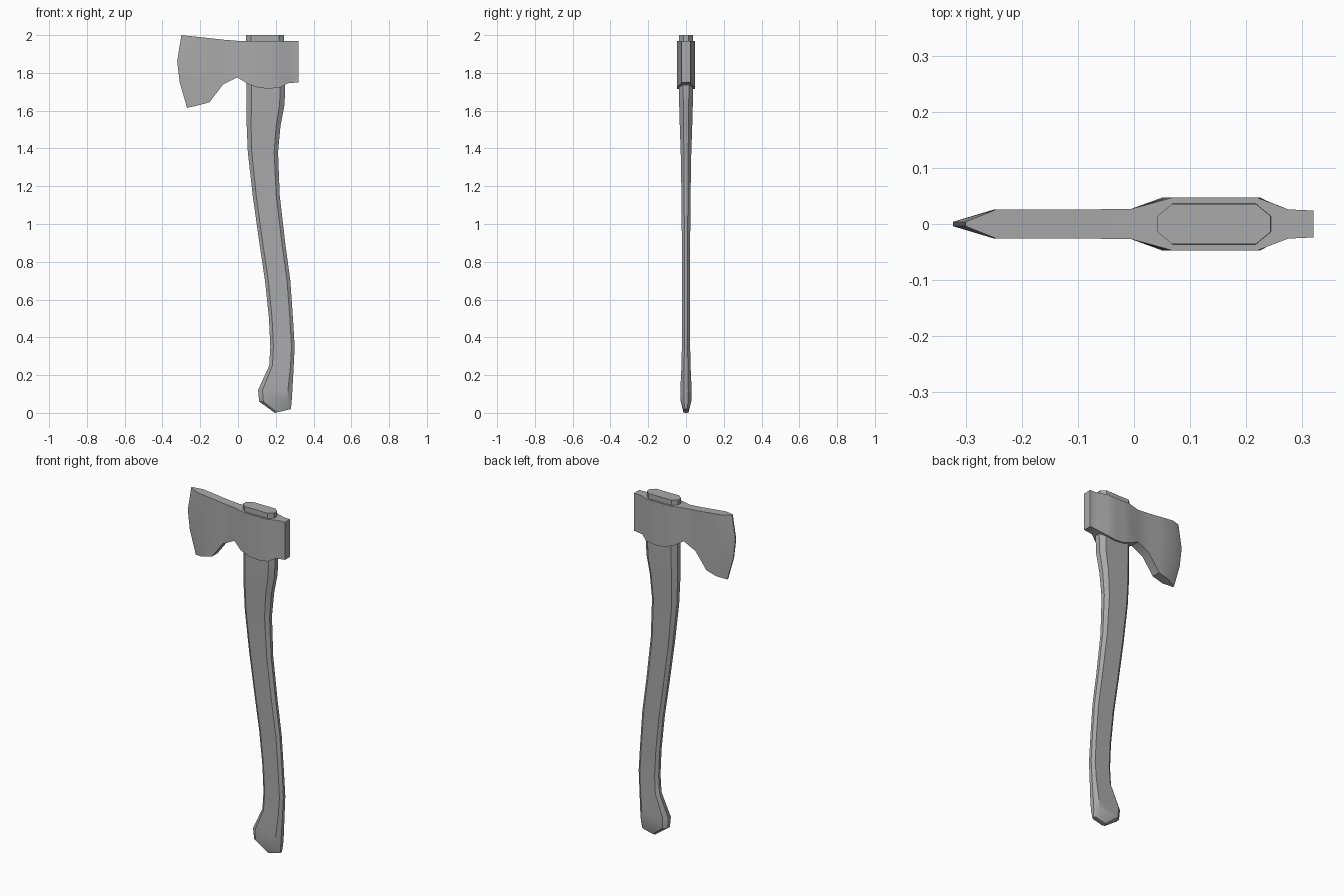
import bpy
import bmesh
import math

if "Cube" in bpy.data.objects:
    bpy.data.objects.remove(bpy.data.objects["Cube"], do_unlink=True)

grey = bpy.data.materials.new("plain grey")
grey.use_nodes = True
COLOUR = (0.4, 0.4, 0.4, 1)
grey.diffuse_color = COLOUR
grey.node_tree.nodes["Principled BSDF"].inputs["Base Color"].default_value = COLOUR


def loft(name, rings, angle):
    """Skin a row of closed rings, cap both ends and smooth the shallow edges."""
    bm = bmesh.new()
    loops = [[bm.verts.new(p) for p in ring] for ring in rings]
    for a, b in zip(loops, loops[1:]):
        n = len(a)
        for i in range(n):
            j = (i + 1) % n
            bm.faces.new((a[i], a[j], b[j], b[i]))
    bm.faces.new(loops[0])
    bm.faces.new(loops[-1])
    bmesh.ops.recalc_face_normals(bm, faces=bm.faces)
    mesh = bpy.data.meshes.new(name)
    bm.to_mesh(mesh)
    bm.free()
    mesh.materials.append(grey)
    obj = bpy.data.objects.new(name, mesh)
    bpy.context.collection.objects.link(obj)
    bpy.ops.object.select_all(action="DESELECT")
    obj.select_set(True)
    bpy.context.view_layer.objects.active = obj
    bpy.ops.object.shade_smooth_by_angle(angle=math.radians(angle))
    return obj


def octagon(x0, z0, x1, z1, half):
    """Long octagon between two end points, chamfered at the corners."""
    outline = [(0, -0.4), (0.13, -1), (0.87, -1), (1, -0.4),
               (1, 0.4), (0.87, 1), (0.13, 1), (0, 0.4)]
    return [(x0 + (x1 - x0) * t, half * s, z0 + (z1 - z0) * t) for t, s in outline]


# Handle: height, blade-side x, poll-side x, half thickness
sections = [
    (2.0, 0.042, 0.243, 0.036), (1.72, 0.045, 0.25, 0.037),
    (1.63, 0.045, 0.246, 0.036), (1.52, 0.046, 0.225, 0.033),
    (1.38, 0.052, 0.212, 0.028), (1.15, 0.078, 0.221, 0.024),
    (0.9, 0.113, 0.25, 0.022), (0.7, 0.143, 0.277, 0.021),
    (0.5, 0.164, 0.291, 0.021), (0.35, 0.171, 0.3, 0.022),
    (0.25, 0.165, 0.295, 0.024), (0.12, 0.106, 0.288, 0.03),
    (0.06, 0.112, 0.284, 0.028),
]
rings = [octagon(x0, z, x1, z, half) for z, x0, x1, half in sections]
rings.append(octagon(0.195, 0.0, 0.28, 0.02, 0.013))
loft("handle", rings, 36)


# Head: top x, top z, bottom x, bottom z, half thickness, edge bulge
def blade_ring(xt, zt, xb, zb, half, bulge):
    side = [(xt + (xb - xt) * t - bulge * b, zt + (zb - zt) * t)
            for t, b in ((0, 0), (0.36, 1), (0.65, 0.85), (1, 0))]
    return [(x, -half, z) for x, z in side] + [(x, half, z) for x, z in reversed(side)]


stations = [
    (-0.3, 2.0, -0.27, 1.615, 0.004, 0.033),
    (-0.245, 1.994, -0.215, 1.627, 0.026, 0.015),
    (-0.15, 1.984, -0.15, 1.645, 0.026, 0),
    (-0.08, 1.976, -0.08, 1.738, 0.026, 0),
    (-0.005, 1.97, -0.005, 1.776, 0.027, 0),
    (0.068, 1.97, 0.05, 1.743, 0.047, 0),
    (0.11, 1.97, 0.105, 1.722, 0.047, 0),
    (0.165, 1.97, 0.165, 1.716, 0.047, 0),
    (0.22, 1.97, 0.225, 1.724, 0.047, 0),
    (0.275, 1.97, 0.265, 1.745, 0.026, 0),
    (0.32, 1.97, 0.32, 1.75, 0.024, 0),
]
loft("axe_head", [blade_ring(*s) for s in stations], 32)
